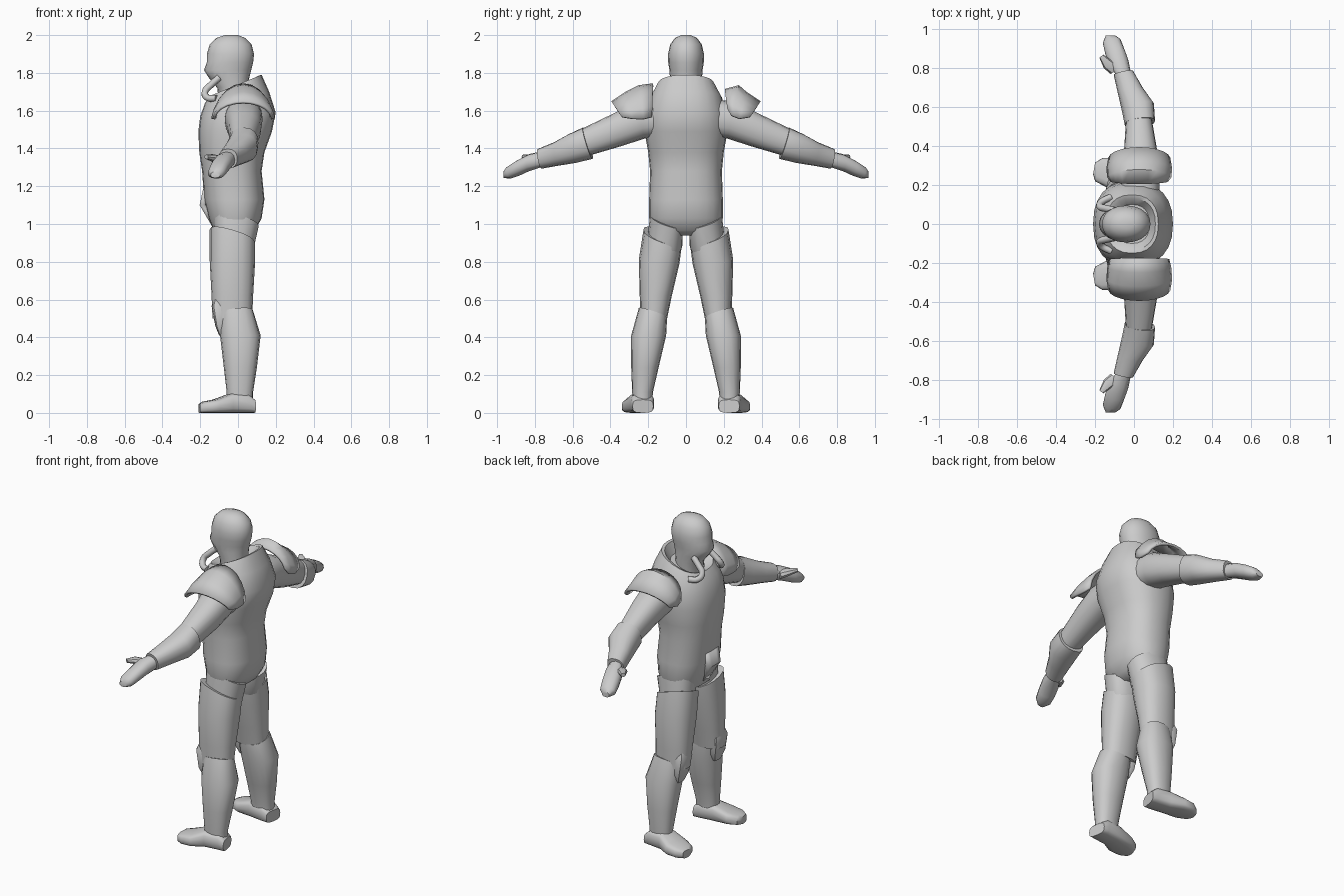
import bpy, bmesh, math
from mathutils import Vector

grey = bpy.data.materials.new("plain_grey")
grey.diffuse_color = (0.6, 0.6, 0.6, 1)


def finish(name, bm, thick=0, angle=40):
    bmesh.ops.recalc_face_normals(bm, faces=bm.faces)
    me = bpy.data.meshes.new(name)
    bm.to_mesh(me)
    bm.free()
    me.materials.append(grey)
    ob = bpy.data.objects.new(name, me)
    bpy.context.collection.objects.link(ob)
    bpy.ops.object.select_all(action='DESELECT')
    ob.select_set(True)
    bpy.context.view_layer.objects.active = ob
    bpy.ops.object.shade_smooth_by_angle(angle=math.radians(angle))
    if thick:
        mod = ob.modifiers.new("thickness", 'SOLIDIFY')
        mod.thickness = thick
        mod.offset = -1
    return ob


def loft(name, rings, side=1, n=16, power=0.85, angle=40):
    """Skin rings given as (centre, half-axis A, half-axis B); caps both ends."""
    bm = bmesh.new()
    rows = []
    for c, a, b in rings:
        row = []
        for i in range(n):
            t = 2 * math.pi * i / n
            u, v = (math.copysign(abs(f) ** power, f) for f in (math.cos(t), math.sin(t)))
            p = Vector(c) + Vector(a) * u + Vector(b) * v
            row.append(bm.verts.new((p.x, p.y * side, p.z)))
        rows.append(row)
    for r, s in zip(rows, rows[1:]):
        for i in range(n):
            j = (i + 1) % n
            bm.faces.new((r[i], r[j], s[j], s[i]))
    bm.faces.new(rows[0])
    bm.faces.new(rows[-1])
    return finish(name, bm, angle=angle)


def level(x0, x1, y0, y1, z, sx=0, sy=0):
    """Ring lying flat, sx / sy raise its +x / +y edge."""
    return (((x0 + x1) / 2, (y0 + y1) / 2, z),
            ((x1 - x0) / 2, 0, sx), (0, (y1 - y0) / 2, sy))


def upright(x, y, z, rx, rz, sx=0, sz=0):
    """Ring across an arm, sx / sz push its +x / +z edge outwards."""
    return ((x, y, z), (rx, sx, 0), (0, sz, rz))


def grid_shell(name, rows, thick, angle=40):
    bm = bmesh.new()
    vs = [[bm.verts.new(p) for p in r] for r in rows]
    for r, s in zip(vs, vs[1:]):
        for i in range(len(r) - 1):
            bm.faces.new((r[i], r[i + 1], s[i + 1], s[i]))
    return finish(name, bm, thick, angle)


# Torso with open tilted collar
loft("torso", [
    level(-0.08, 0.05, -0.10, 0.10, 0.94),
    level(-0.13, 0.09, -0.17, 0.17, 0.965),
    level(-0.155, 0.125, -0.195, 0.195, 1.03),
    level(-0.18, 0.14, -0.195, 0.195, 1.13),
    level(-0.19, 0.125, -0.19, 0.19, 1.28),
    level(-0.205, 0.14, -0.20, 0.20, 1.38),
    level(-0.21, 0.18, -0.22, 0.22, 1.49),
    level(-0.20, 0.20, -0.215, 0.215, 1.58, 0.01),
    level(-0.175, 0.165, -0.19, 0.19, 1.67, 0.03),
    level(-0.145, 0.125, -0.15, 0.15, 1.735, 0.055),
    level(-0.125, 0.11, -0.13, 0.13, 1.73, 0.055),
    level(-0.10, 0.08, -0.10, 0.10, 1.69, 0.03)], n=24)

# Head and neck
loft("head", [
    level(-0.10, 0.05, -0.075, 0.075, 1.64),
    level(-0.11, 0.055, -0.08, 0.08, 1.73, 0.01),
    level(-0.155, 0.06, -0.085, 0.085, 1.775),
    level(-0.18, 0.07, -0.088, 0.088, 1.815),
    level(-0.165, 0.08, -0.094, 0.094, 1.855),
    level(-0.165, 0.085, -0.095, 0.095, 1.90),
    level(-0.15, 0.072, -0.084, 0.084, 1.95),
    level(-0.115, 0.038, -0.058, 0.058, 1.985),
    level(-0.07, 0.0, -0.025, 0.025, 2.0)], n=20, power=0.95, angle=60)

# Groin plate
grid_shell("groin_plate", [
    [(x, w * k, z) for k in (-1, -0.5, 0.5, 1)]
    for x, w, z in ((-0.185, 0.06, 1.185), (-0.203, 0.055, 1.10),
                    (-0.168, 0.04, 1.04), (-0.135, 0.03, 0.985))], 0.03)

for s, tag in ((1, "left"), (-1, "right")):
    # Leg: hip stub, thigh, boot and foot
    loft("hip_" + tag, [
        level(-0.13, 0.11, 0.015, 0.19, 1.02, -0.03, 0.03),
        level(-0.125, 0.085, 0.02, 0.20, 0.92, -0.04, 0.04),
        level(-0.12, 0.07, 0.05, 0.21, 0.82)], s)
    loft("thigh_" + tag, [
        level(-0.15, 0.09, 0.02, 0.225, 0.935, -0.035, 0.035),
        level(-0.15, 0.09, 0.035, 0.25, 0.80, -0.01, 0.01),
        level(-0.14, 0.08, 0.075, 0.245, 0.62),
        level(-0.135, 0.075, 0.10, 0.24, 0.50)], s)
    loft("boot_shaft_" + tag, [
        level(-0.095, 0.08, 0.10, 0.25, 0.53, 0.01, 0.025),
        level(-0.095, 0.12, 0.105, 0.29, 0.41),
        level(-0.075, 0.10, 0.145, 0.29, 0.24),
        level(-0.06, 0.08, 0.175, 0.285, 0.11),
        level(-0.06, 0.08, 0.18, 0.28, 0.04)], s)
    loft("foot_" + tag, [
        ((0.085, 0.228, 0.035), (0.01, 0.055, 0), (0, 0, 0.035)),
        ((0.05, 0.230, 0.05), (0.01, 0.062, 0), (0, 0, 0.05)),
        ((-0.04, 0.242, 0.052), (0.015, 0.062, 0), (0, 0, 0.052)),
        ((-0.12, 0.265, 0.036), (0.025, 0.075, 0), (0, 0, 0.036)),
        ((-0.18, 0.28, 0.03), (0.02, 0.06, 0), (0, 0, 0.03)),
        ((-0.205, 0.285, 0.024), (0.005, 0.03, 0), (0, 0, 0.024))], s, power=0.6)

    # Knee guard
    loft("knee_guard_" + tag, [
        level(-0.125, -0.085, 0.125, 0.215, 0.61),
        level(-0.14, -0.07, 0.115, 0.235, 0.565),
        level(-0.12, -0.07, 0.125, 0.235, 0.46),
        level(-0.10, -0.07, 0.15, 0.215, 0.41)], s, n=12, power=0.6)

    # Arm: upper arm, forearm guard, hand and thumb
    loft("upper_arm_" + tag, [
        upright(0.03, 0.15, 1.56, 0.10, 0.10),
        upright(0.03, 0.24, 1.55, 0.10, 0.098, 0, 0.02),
        upright(0.035, 0.36, 1.50, 0.087, 0.087, 0, 0.02),
        upright(0.025, 0.54, 1.43, 0.066, 0.07, 0, 0.02)], s)
    loft("forearm_guard_" + tag, [
        upright(0.03, 0.52, 1.428, 0.078, 0.083, 0.01, 0.025),
        upright(0.02, 0.60, 1.40, 0.082, 0.076, 0.02, 0.02),
        upright(-0.02, 0.69, 1.37, 0.065, 0.062, 0.01, 0.01),
        upright(-0.054, 0.775, 1.345, 0.05, 0.052, 0.01, 0.01)], s)
    loft("hand_" + tag, [
        upright(-0.05, 0.76, 1.345, 0.038, 0.042),
        upright(-0.08, 0.83, 1.325, 0.05, 0.045, 0.015),
        upright(-0.10, 0.89, 1.295, 0.048, 0.038, 0.015, 0.01),
        upright(-0.115, 0.94, 1.27, 0.045, 0.03, 0.01, 0.01),
        upright(-0.12, 0.967, 1.26, 0.025, 0.016)], s, n=12)
    loft("thumb_" + tag, [
        upright(-0.09, 0.79, 1.335, 0.03, 0.025, 0.02),
        upright(-0.135, 0.82, 1.35, 0.02, 0.02, 0.02),
        upright(-0.168, 0.862, 1.355, 0.01, 0.012, 0.008)], s, n=8)

    # Arched shoulder guard: (top y, top z, corner y, corner z, half width)
    stations = [(0.175, 1.745, 0.18, 1.55, 0.155), (0.25, 1.735, 0.22, 1.54, 0.165),
                (0.32, 1.70, 0.28, 1.545, 0.17), (0.395, 1.65, 0.335, 1.56, 0.16)]
    if s > 0:
        stations[0] = (0.205, 1.715, 0.22, 1.60, 0.15)
        stations[1] = (0.28, 1.735, 0.235, 1.56, 0.165)
    rows = []
    for ty, tz, cy, cz, w in stations:
        row = []
        for k in range(-5, 6):
            a = math.radians(17 * k)
            f = 1 - math.cos(a)
            row.append((0.027 + w * math.sin(a), s * (ty + (cy - ty) * f), tz + (cz - tz) * f))
        rows.append(row)
    grid_shell("shoulder_guard_" + tag, rows, 0.015)

    # Breathing hose from jaw to chest
    cu = bpy.data.curves.new("hose_" + tag, 'CURVE')
    cu.dimensions = '3D'
    cu.bevel_depth = 0.018
    cu.bevel_resolution = 2
    cu.resolution_u = 4
    cu.use_fill_caps = True
    cu.materials.append(grey)
    pts = [(-0.10, 0.07, 1.775), (-0.145, 0.08, 1.735), (-0.175, 0.09, 1.70),
           (-0.165, 0.115, 1.67), (-0.115, 0.14, 1.665)]
    sp = cu.splines.new('BEZIER')
    sp.bezier_points.add(len(pts) - 1)
    for bp, (x, y, z) in zip(sp.bezier_points, pts):
        bp.co = (x, y * s, z)
        bp.handle_left_type = bp.handle_right_type = 'AUTO'
    bpy.context.collection.objects.link(bpy.data.objects.new("hose_" + tag, cu))
